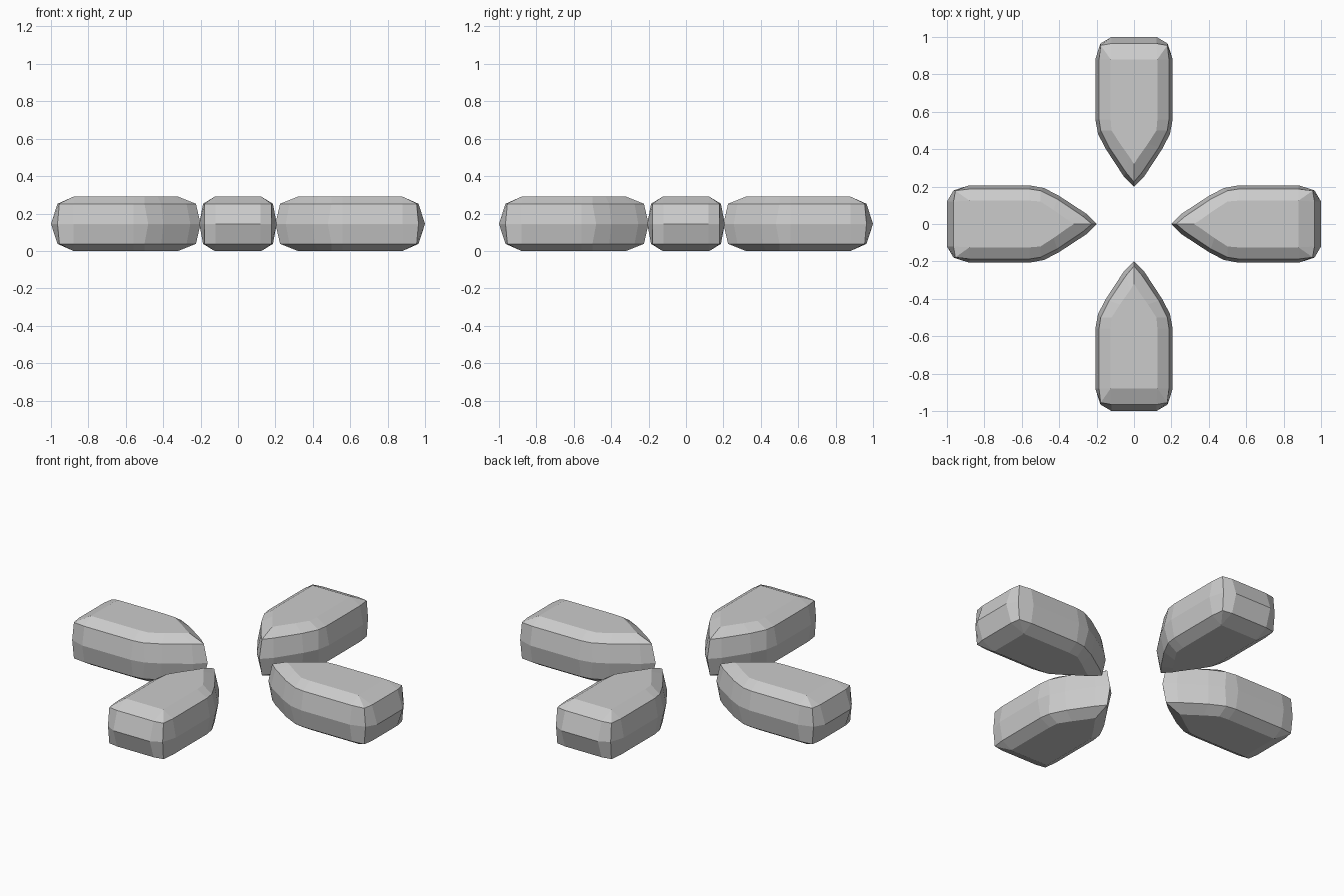
import bpy, bmesh
from mathutils import Matrix
from math import pi

if "Cube" in bpy.data.objects:
    bpy.data.objects.remove(bpy.data.objects["Cube"])

# Half outlines (outer end to inner tip) of one pointed button pointing at the centre
MID = [(1.0, .12), (.965, .18), (.88, .207), (.56, .207), (.48, .192), (.40, .15), (.255, .055), (.2, 0)]
EDGE = [(.965, .12), (.955, .178), (.88, .187), (.56, .187), (.50, .178), (.41, .133), (.275, .042), (.225, 0)]
CAP = [(.88, .125), (.88, .125), (.88, .125), (.56, .125), (.50, .12), (.43, .075), (.36, .025), (.32, 0)]
LAYERS = [(CAP, 0), (EDGE, .038), (MID, .145), (EDGE, .252), (CAP, .29)]


def button(name, angle):
    bm = bmesh.new()
    rings = []
    for half, z in LAYERS:
        outline = half + [(x, -y) for x, y in reversed(half[:-1])]
        rings.append([bm.verts.new((x, y, z)) for x, y in outline])
    n = len(rings[0])
    # Side bands
    for a, b in zip(rings, rings[1:]):
        for i in range(n):
            j = (i + 1) % n
            bm.faces.new((a[i], a[j], b[j], b[i]))
    # Flat top and bottom
    bm.faces.new(rings[0])
    bm.faces.new(rings[-1])
    bmesh.ops.remove_doubles(bm, verts=bm.verts[:], dist=.0005)
    bmesh.ops.recalc_face_normals(bm, faces=bm.faces[:])
    bmesh.ops.rotate(bm, verts=bm.verts[:], cent=(0, 0, 0), matrix=Matrix.Rotation(angle, 3, 'Z'))
    mesh = bpy.data.meshes.new(name)
    bm.to_mesh(mesh)
    bm.free()
    bpy.context.collection.objects.link(bpy.data.objects.new(name, mesh))


# Four buttons around the centre
for k, side in enumerate(("right", "back", "left", "front")):
    button(side + "_button", k * pi / 2)
